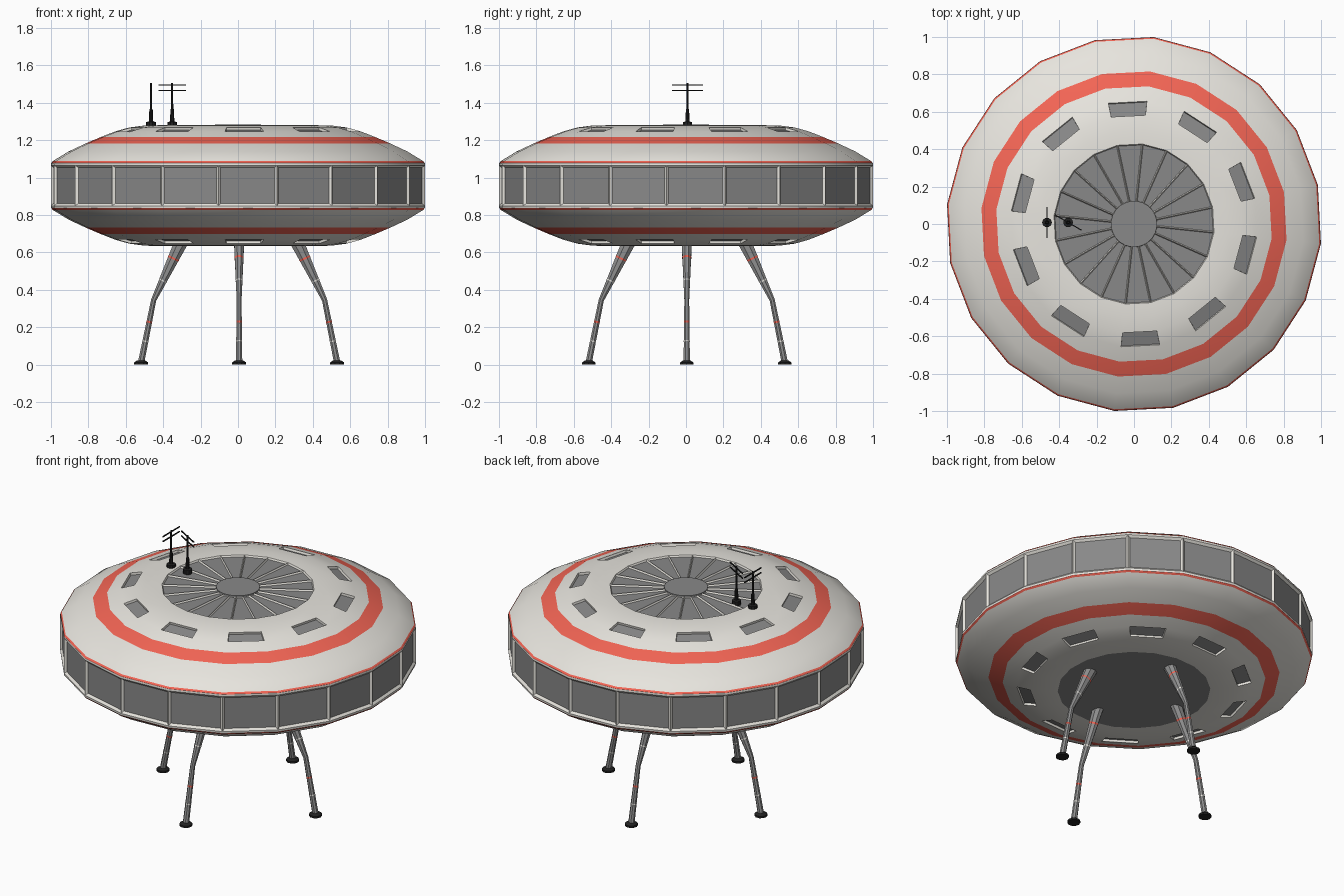
import bpy, bmesh
from math import sin, cos, radians, pi
from mathutils import Vector, Matrix

if "Cube" in bpy.data.objects:
    bpy.data.objects.remove(bpy.data.objects["Cube"])


def material(name, rgb):
    m = bpy.data.materials.new(name)
    m.diffuse_color = (*rgb, 1)
    m.use_nodes = True
    m.node_tree.nodes["Principled BSDF"].inputs["Base Color"].default_value = m.diffuse_color
    return m


SHELL = material("shell_white", (0.80, 0.78, 0.73))
RED = material("stripe_red", (0.90, 0.13, 0.09))
GLASS = material("panel_grey", (0.25, 0.25, 0.25))
METAL = material("leg_grey", (0.28, 0.28, 0.28))
BLACK = material("black", (0.015, 0.015, 0.015))
MATS = [SHELL, RED, GLASS, METAL, BLACK]
SIDES, OFFSET, MID = 20, radians(12), 0.9575


def finish(name, bm, mats, angle=30):
    bmesh.ops.recalc_face_normals(bm, faces=bm.faces)
    mesh = bpy.data.meshes.new(name)
    bm.to_mesh(mesh)
    bm.free()
    for m in mats:
        mesh.materials.append(m)
    ob = bpy.data.objects.new(name, mesh)
    bpy.context.collection.objects.link(ob)
    if angle:
        bpy.ops.object.select_all(action='DESELECT')
        ob.select_set(True)
        bpy.context.view_layer.objects.active = ob
        bpy.ops.object.shade_smooth_by_angle(angle=radians(angle))
    return ob


def skin(bm, rings, mat=0):
    """Bridge consecutive vertex rings; returns the faces row by row."""
    rows = []
    for a, b in zip(rings, rings[1:]):
        n = len(a)
        row = [bm.faces.new((a[i], a[(i + 1) % n], b[(i + 1) % n], b[i])) for i in range(n)]
        for f in row:
            f.material_index = mat
        rows.append(row)
    return rows


def lathe(bm, profile, n=SIDES, start=OFFSET, centre=(0, 0)):
    rings = [[bm.verts.new((centre[0] + r * cos(start + 2 * pi * i / n),
                            centre[1] + r * sin(start + 2 * pi * i / n), z))
              for i in range(n)] for r, z in profile]
    return rings, skin(bm, rings)


def recess(bm, faces, border, depth, mat):
    bmesh.ops.inset_individual(bm, faces=faces, thickness=border, depth=-depth, use_even_offset=True)
    for f in faces:
        f.material_index = mat


def mix(a, b, t):
    return tuple(p + (q - p) * t for p, q in zip(a, b))


# Saucer shells: the lower one mirrors the upper one about the window band
UPPER = [(1.005, 1.066), (1.004, 1.078), (0.996, 1.088), (0.91, 1.140), (0.82, 1.182),
         (0.74, 1.216), (0.66, 1.247), (0.585, 1.268), (0.50, 1.279), (0.43, 1.280)]
for name, flip in (("upper_shell", False), ("lower_shell", True)):
    prof = [(r, 2 * MID - z if flip else z) for r, z in UPPER]
    if not flip:
        prof.append((0.12, 1.280))
    bm = bmesh.new()
    rings, rows = lathe(bm, prof)
    cap = bm.faces.new(rings[-1])
    cap.material_index = 2
    for f in rows[1] + rows[4]:
        f.material_index = 1
    bmesh.ops.recalc_face_normals(bm, faces=bm.faces)
    if cap.normal.z * (-1 if flip else 1) < 0:
        bmesh.ops.reverse_faces(bm, faces=bm.faces)
    # small windows on every other facet
    recess(bm, rows[6][0::2], 0.001, 0.014, 2)
    # spoked roof panels
    if not flip:
        recess(bm, rows[9], 0.005, 0.010, 2)
    finish(name, bm, MATS)

# Window band: one sunken pane per facet
bm = bmesh.new()
rings, rows = lathe(bm, [(1.005, 2 * MID - 1.066), (1.005, 1.066)])
bm.normal_update()
recess(bm, rows[0], 0.013, 0.012, 2)
finish("window_band", bm, MATS, 0)

# Round hatch at the centre of the roof
bm = bmesh.new()
rings, _ = lathe(bm, [(0.123, 1.270), (0.123, 1.283)], 32)
bm.faces.new(rings[-1])
finish("roof_hatch", bm, [GLASS])

# Antennas: stepped mast with two crossbars
for name, x, heading in (("left_antenna", -0.465, 90), ("right_antenna", -0.352, -30)):
    bm = bmesh.new()
    rings, _ = lathe(bm, [(0.026, 1.270), (0.026, 1.297), (0.012, 1.300), (0.009, 1.365),
                          (0.006, 1.368), (0.005, 1.505)], 10, 0, (x, 0.008))
    bm.faces.new(rings[-1])
    for z in (1.466, 1.496):
        turn = Matrix.Translation((x, 0.008, z)) @ Matrix.Rotation(radians(heading), 4, 'Z')
        bmesh.ops.create_cube(bm, size=1, matrix=turn @ Matrix.Diagonal((0.165, 0.006, 0.006, 1)))
    finish(name, bm, [BLACK])

# Legs: sections are (distance out, height, half depth, half width)
HIP, KNEE, ANKLE = (0.312, 0.650, 0.036, 0.027), (0.457, 0.345, 0.014, 0.013), (0.524, 0.012, 0.017, 0.017)


def leg_ring(bm, sec, tilt, place, grow=0.0):
    out, z, d, w = sec
    ring = []
    for i in range(8):
        a = pi / 8 + i * pi / 4
        p = Vector((out, 0, z)) + Vector((cos(tilt), 0, sin(tilt))) * cos(a) * (d + grow) * 1.08
        ring.append(bm.verts.new(place @ (p + Vector((0, sin(a) * (w + grow) * 1.08, 0)))))
    return ring


for name, deg in (("right", 0), ("back", 90), ("left", 180), ("front", 270)):
    place = Matrix.Translation((0.006, 0.004, 0)) @ Matrix.Rotation(radians(deg), 4, 'Z')
    bm = bmesh.new()
    rings = [leg_ring(bm, s, t, place) for s, t in ((HIP, 0.44), (KNEE, 0.32), (ANKLE, 0.2))]
    skin(bm, rings, 3)
    bm.faces.new(rings[0]).material_index = 3
    # red and white marker rings
    for a, b, t, size, mat, tilt in ((HIP, KNEE, 0.27, 0.03, 1, 0.44), (HIP, KNEE, 0.66, 0.02, 0, 0.44),
                                     (KNEE, ANKLE, 0.35, 0.03, 1, 0.2), (KNEE, ANKLE, 0.66, 0.02, 0, 0.2)):
        skin(bm, [leg_ring(bm, mix(a, b, t + k * size / 2), tilt, place, 0.0008) for k in (-1, 1)], mat)
    finish(name + "_leg", bm, MATS)
    # foot pad
    bm = bmesh.new()
    c = place @ Vector((ANKLE[0], 0, 0))
    rings, _ = lathe(bm, [(0.037, 0), (0.037, 0.012), (0.022, 0.022)], 10, 0, (c.x, c.y))
    bm.faces.new(rings[0])
    bm.faces.new(rings[-1])
    finish(name + "_foot", bm, [BLACK])
